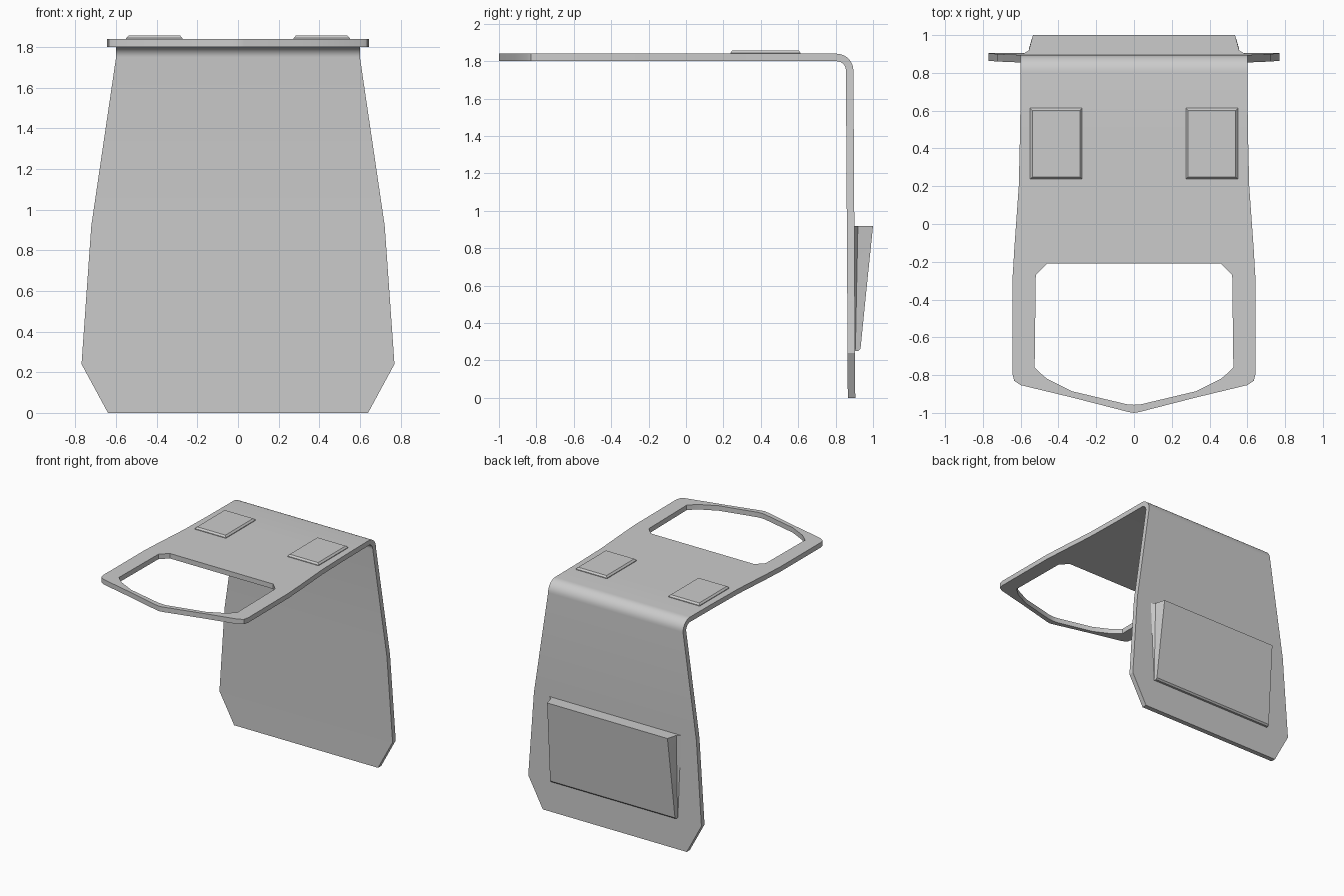
import bpy, bmesh, math

if "Cube" in bpy.data.objects:
    bpy.data.objects.remove(bpy.data.objects["Cube"])


def finish(name, bm):
    bmesh.ops.remove_doubles(bm, verts=bm.verts[:], dist=0.0005)
    bmesh.ops.recalc_face_normals(bm, faces=bm.faces[:])
    me = bpy.data.meshes.new(name)
    bm.to_mesh(me)
    bm.free()
    ob = bpy.data.objects.new(name, me)
    bpy.context.collection.objects.link(ob)
    bpy.context.view_layer.objects.active = ob
    ob.select_set(True)
    bpy.ops.object.shade_smooth_by_angle(angle=math.radians(25))
    ob.select_set(False)
    return ob


def face(bm, pts):
    return bm.faces.new([bm.verts.new(p) for p in pts])


def loft(name, rings):
    """Closed solid through rings of equal length."""
    bm = bmesh.new()
    n = len(rings[0])
    for a, b in zip(rings, rings[1:]):
        for i in range(n):
            j = (i + 1) % n
            face(bm, (a[i], a[j], b[j], b[i]))
    face(bm, rings[0])
    face(bm, rings[-1])
    return finish(name, bm)


# Bent plate: outer skin as (half width, y, z), thickened inwards
TOP, T, R = 1.84, 0.04, 0.09
rows = [(0.638, -0.21, TOP), (0.635, -0.15, TOP), (0.61, 0.2, TOP), (0.603, 0.5, TOP)]
for k in range(9):
    a = math.radians(90 * k / 8)
    rows.append((0.60, 0.805 + R * math.sin(a), TOP - R + R * math.cos(a)))
rows += [(0.722, 0.90, 0.92), (0.77, 0.904, 0.24), (0.64, 0.905, 0.0)]

bm = bmesh.new()
w, y, z = rows[0]
w2, y2, z2 = rows[1]
face(bm, [(-w, y, z), (-0.46, y, z), (0.46, y, z), (w, y, z), (w2, y2, z2), (-w2, y2, z2)])
for (w, y, z), (w2, y2, z2) in zip(rows[1:], rows[2:]):
    face(bm, [(-w, y, z), (w, y, z), (w2, y2, z2), (-w2, y2, z2)])

# Front frame around the opening
outer = [(0.638, -0.21), (0.642, -0.27), (0.644, -0.79), (0.634, -0.83), (0.60, -0.853),
         (0.33, -0.918), (0.03, -0.995), (0, -1.0)]
inner = [(0.46, -0.21), (0.52, -0.27), (0.526, -0.76), (0.495, -0.79), (0.46, -0.82),
         (0.33, -0.885), (0.035, -0.955), (0, -0.957)]
for s in (1, -1):
    for i in range(len(outer) - 1):
        q = [outer[i], inner[i], inner[i + 1], outer[i + 1]]
        face(bm, [(s * px, py, TOP) for px, py in q])
bmesh.ops.remove_doubles(bm, verts=bm.verts[:], dist=0.0005)
bmesh.ops.recalc_face_normals(bm, faces=bm.faces[:])
bm.normal_update()
if max(bm.faces, key=lambda f: f.calc_center_median().z).normal.z < 0:
    bmesh.ops.reverse_faces(bm, faces=bm.faces[:])
bm.normal_update()

# Thicken by hand: top shifts down, bend shifts radially, back shifts forward
skin = bm.faces[:]
rim = [e for e in bm.edges if e.is_boundary]
twin = {}
for v in bm.verts[:]:
    x, y, z = v.co
    if z > TOP - 1e-4:
        d = (0, -T)
    elif z < TOP - R:
        d = (-T, 0)
    else:
        d = (-T * (y - 0.805) / R, -T * (z - TOP + R) / R)
    twin[v] = bm.verts.new((x, y + d[0], z + d[1]))
for f in skin:
    bm.faces.new([twin[v] for v in reversed(f.verts)])
for e in rim:
    a, b = e.verts
    bm.faces.new((a, b, twin[b], twin[a]))
finish("bent_plate", bm)


# Two raised pads on the top
def pad_ring(cx, hx, hy, z):
    return [(cx + sx * hx, 0.425 + sy * hy, z) for sx, sy in ((-1, -1), (1, -1), (1, 1), (-1, 1))]


for s, side in ((-1, "left"), (1, "right")):
    c = s * 0.412
    loft(side + "_pad", [pad_ring(c, 0.138, 0.188, 1.838), pad_ring(c, 0.138, 0.188, 1.845),
                         pad_ring(c, 0.126, 0.176, 1.858)])


# Tapered block on the back with flared sides
def block_ring(z, depth, flare, front):
    prof = [(flare, 0.0), (front + 0.4 * (flare - front), 0.2), (front + 0.2 * (flare - front), 0.6),
            (front, 1.0)]
    right = [(x, 0.899 + depth * t, z) for x, t in prof]
    left = [(-x, y, zz) for x, y, zz in reversed(right)]
    return right + left


loft("back_block", [block_ring(0.25, 0.022, 0.565, 0.555), block_ring(0.262, 0.034, 0.565, 0.555),
                    block_ring(0.60, 0.068, 0.578, 0.545), block_ring(0.92, 0.101, 0.59, 0.535)])
